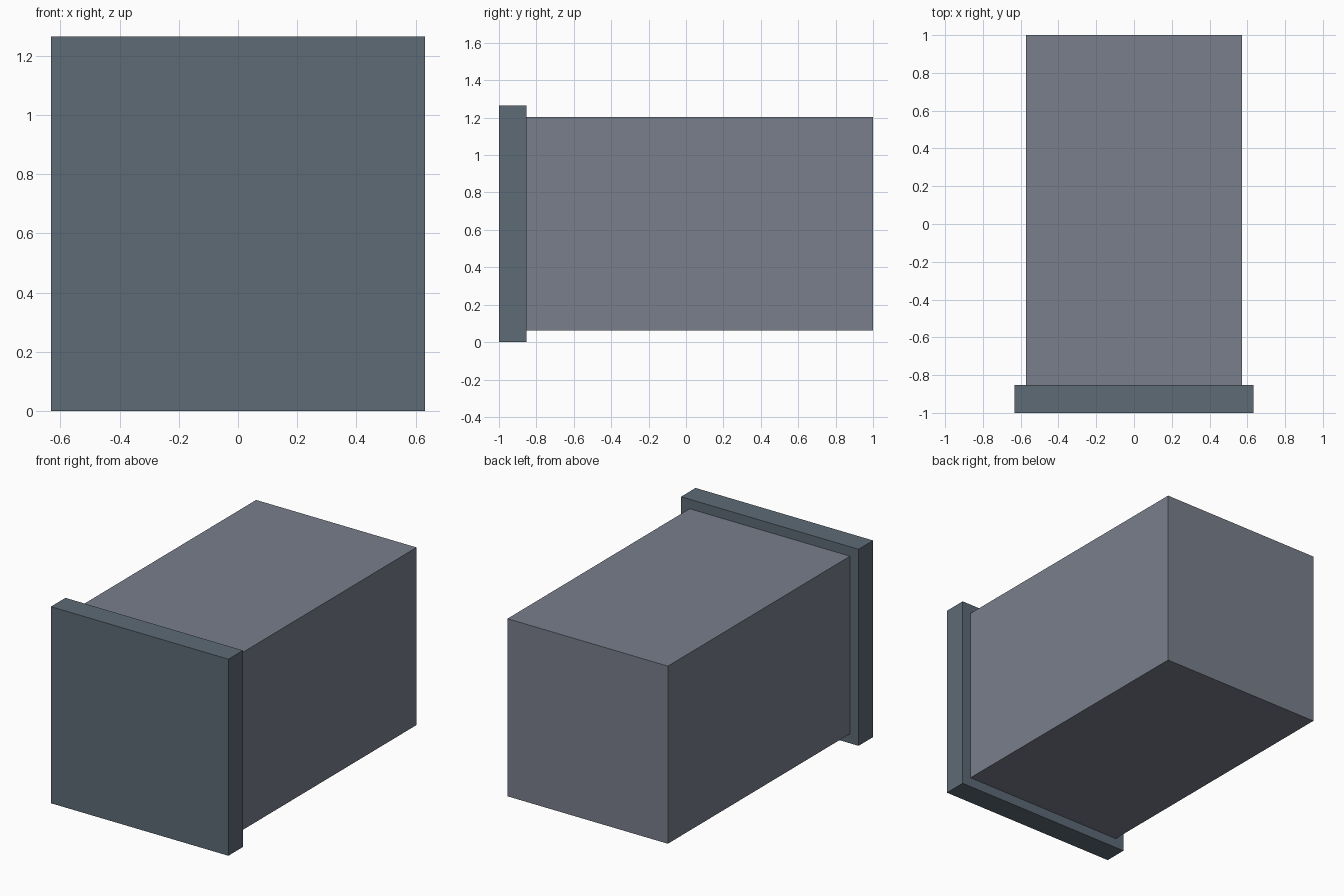
import bpy

if "Cube" in bpy.data.objects:
    bpy.data.objects.remove(bpy.data.objects["Cube"])


def material(name, color):
    mat = bpy.data.materials.new(name)
    mat.diffuse_color = (*color, 1.0)
    mat.use_nodes = True
    mat.node_tree.nodes["Principled BSDF"].inputs["Base Color"].default_value = mat.diffuse_color
    return mat


def box(name, x, y, z, mat):
    """Add a box spanning the given (min, max) ranges."""
    spans = (x, y, z)
    bpy.ops.mesh.primitive_cube_add(size=1, location=[(a + b) / 2 for a, b in spans])
    obj = bpy.context.object
    obj.name = name
    obj.scale = [b - a for a, b in spans]
    bpy.ops.object.transform_apply(location=False, rotation=False, scale=True)
    obj.data.materials.append(mat)
    return obj


body_grey = material("body_grey", (0.19, 0.21, 0.26))
plate_grey = material("plate_grey", (0.11, 0.145, 0.18))

PLATE_BACK = -0.852

# Wide front plate standing on the ground
box("front_plate", (-0.632, 0.632), (-1.0, PLATE_BACK), (0.0, 1.265), plate_grey)

# Long body behind the plate, inset evenly from its rim
box("body", (-0.571, 0.571), (PLATE_BACK, 1.0), (0.061, 1.204), body_grey)
